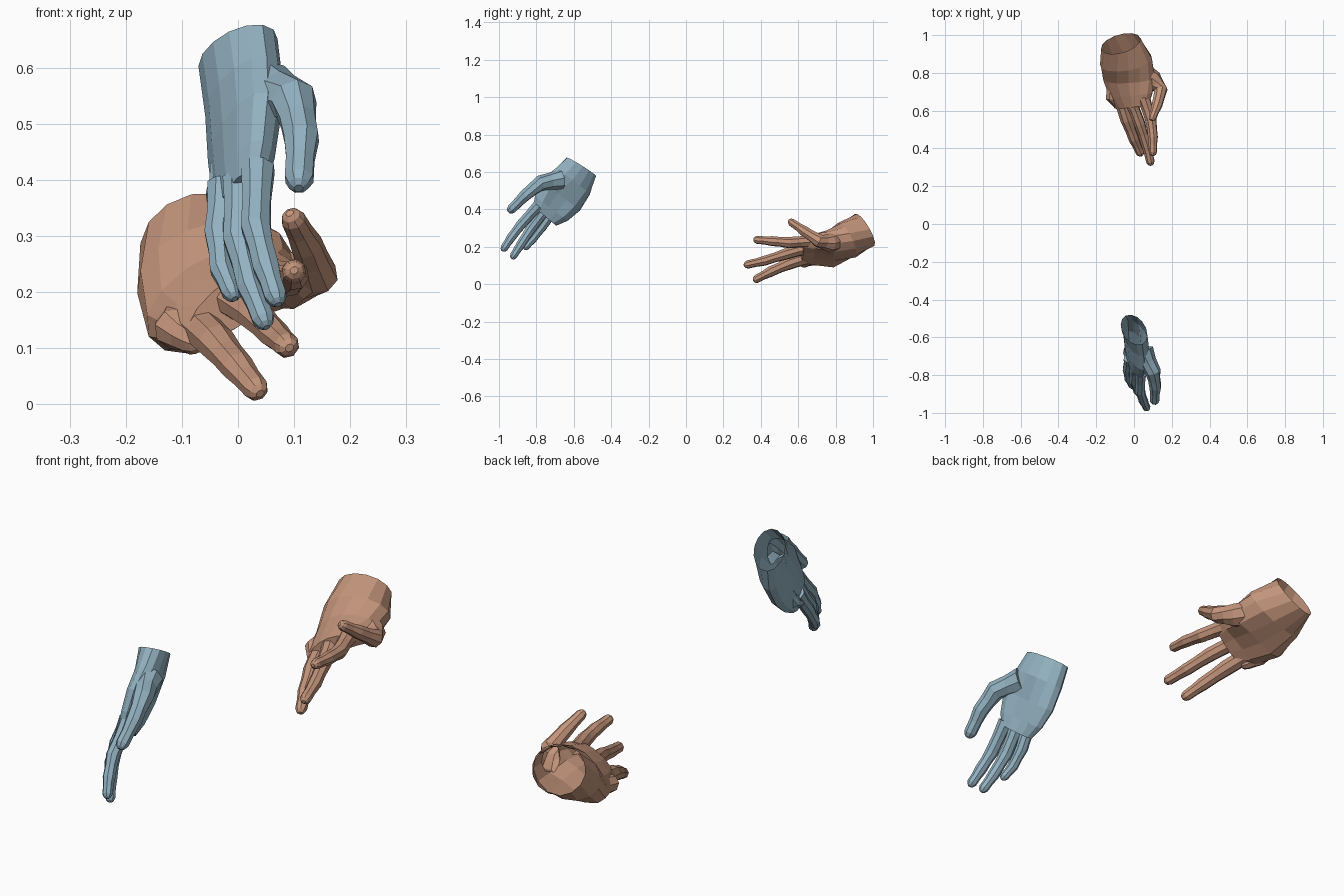
import bpy, bmesh, math
from mathutils import Vector


def loft(name, secs, sides, dent=0.0):
    """Closed tube through sections (centre, across direction, half width, half depth)."""
    bm = bmesh.new()
    rings = []
    cs = [Vector(s[0]) for s in secs]
    for i, (c, across, a, b) in enumerate(secs):
        t = (cs[min(i + 1, len(cs) - 1)] - cs[max(i - 1, 0)]).normalized()
        v = t.cross(Vector(across)).normalized()
        u = v.cross(t)
        ring = []
        for k in range(sides):
            ang = 2 * math.pi * k / sides
            sn = math.sin(ang)
            f = 1 - dent if sn < -0.8 and 1 < i < len(secs) - 1 else 1
            ring.append(bm.verts.new(cs[i] + u * a * math.cos(ang) + v * b * sn * f))
        rings.append(ring)
    for p, q in zip(rings, rings[1:]):
        for k in range(sides):
            n = (k + 1) % sides
            bm.faces.new((p[k], p[n], q[n], q[k]))
    bm.faces.new(rings[0][::-1])
    bm.faces.new(rings[-1])
    bmesh.ops.recalc_face_normals(bm, faces=bm.faces)
    me = bpy.data.meshes.new(name)
    bm.to_mesh(me)
    bm.free()
    ob = bpy.data.objects.new(name, me)
    bpy.context.collection.objects.link(ob)
    return ob


def digit(name, pts, radii, across):
    """Finger with slimmer bones between the joints and a rounded tip."""
    secs = []
    for i, (p, r) in enumerate(zip(pts, radii)):
        p = Vector(p)
        secs.append((p, across, r, r))
        if i < len(pts) - 1:
            m = (radii[i + 1] + r) * 0.47
            secs.append(((p + Vector(pts[i + 1])) / 2, across, m, m * 0.95))
    end = Vector(pts[-1])
    d = (end - Vector(pts[-2])).normalized()
    r = radii[-1]
    secs.append((end + d * r * 0.6, across, r * 0.75, r * 0.7))
    secs.append((end + d * r * 0.9, across, r * 0.35, r * 0.3))
    return loft(name, secs, 8)


def hand(name, color, palm, digits, across):
    ob = loft(name, palm, 14, 0.3)
    # fuse each digit into the palm
    for i, (pts, radii) in enumerate(digits):
        tool = digit("digit", pts, radii, across)
        mod = ob.modifiers.new("fuse", 'BOOLEAN')
        mod.operation = 'UNION'
        mod.solver = 'EXACT'
        mod.object = tool
        bpy.context.view_layer.objects.active = ob
        bpy.ops.object.modifier_apply(modifier=mod.name)
        bpy.data.objects.remove(tool)
    # open the wrist
    c0 = Vector(palm[0][0])
    t = (Vector(palm[1][0]) - c0).normalized()
    bm = bmesh.new()
    bm.from_mesh(ob.data)
    cap = [f for f in bm.faces if all(abs((v.co - c0).dot(t)) < 1e-4 for v in f.verts)]
    bmesh.ops.delete(bm, geom=cap, context='FACES')
    bm.to_mesh(ob.data)
    bm.free()
    mat = bpy.data.materials.new(name + "_colour")
    mat.diffuse_color = color
    ob.data.materials.clear()
    ob.data.materials.append(mat)


FR = (0.032, 0.028, 0.025, 0.021)

# front hand, hanging down
hand("front_hand", (0.29, 0.44, 0.53, 1), [
    ((0.0, -0.56, 0.627), (0.45, -0.88, 0.17), 0.1, 0.062),
    ((0.01, -0.605, 0.55), (0.35, -0.9, 0.33), 0.122, 0.058),
    ((0.012, -0.67, 0.475), (0.3, -0.85, 0.45), 0.138, 0.053),
    ((0.01, -0.72, 0.405), (0.3, -0.85, 0.45), 0.115, 0.045),
    ((0.008, -0.755, 0.365), (0.3, -0.85, 0.4), 0.085, 0.035),
], [
    # thumb, index, middle, ring, curled little finger
    ([(0.05, -0.67, 0.56), (0.1, -0.78, 0.54), (0.113, -0.86, 0.475), (0.109, -0.932, 0.402)],
     (0.055, 0.042, 0.033, 0.027)),
    ([(0.035, -0.79, 0.42), (0.032, -0.885, 0.315), (0.05, -0.938, 0.245), (0.067, -0.972, 0.193)], FR),
    ([(0.003, -0.75, 0.4), (0.0, -0.83, 0.295), (0.022, -0.885, 0.21), (0.045, -0.922, 0.152)], FR),
    ([(-0.025, -0.71, 0.39), (-0.035, -0.77, 0.305), (-0.028, -0.82, 0.24), (-0.011, -0.855, 0.2)],
     (0.031, 0.026, 0.023, 0.019)),
    ([(-0.02, -0.65, 0.42), (-0.032, -0.68, 0.37), (-0.032, -0.715, 0.355)], (0.032, 0.027, 0.021)),
], (0.3, -0.85, 0.45))

# back hand, reaching forward
hand("back_hand", (0.55, 0.3, 0.2, 1), [
    ((-0.07, 0.955, 0.29), (0.95, 0.3, 0.05), 0.108, 0.1),
    ((-0.042, 0.86, 0.235), (0.92, 0.1, 0.25), 0.143, 0.102),
    ((-0.025, 0.77, 0.188), (0.85, 0, 0.42), 0.15, 0.085),
    ((-0.015, 0.68, 0.185), (0.8, 0, 0.5), 0.132, 0.058),
    ((-0.005, 0.62, 0.182), (0.78, 0, 0.55), 0.1, 0.04),
], [
    # thumb, index, middle, ring, curled little finger
    ([(0.02, 0.82, 0.23), (0.1, 0.765, 0.22), (0.142, 0.71, 0.232), (0.122, 0.63, 0.285), (0.098, 0.565, 0.33)],
     (0.065, 0.05, 0.037, 0.029, 0.022)),
    ([(0.05, 0.67, 0.23), (0.09, 0.55, 0.222), (0.1, 0.46, 0.23), (0.1, 0.38, 0.237)],
     (0.036, 0.031, 0.027, 0.022)),
    ([(-0.02, 0.66, 0.195), (0.03, 0.53, 0.16), (0.065, 0.42, 0.125), (0.087, 0.33, 0.105)],
     (0.036, 0.031, 0.027, 0.023)),
    ([(-0.08, 0.68, 0.15), (-0.038, 0.55, 0.11), (0.0, 0.45, 0.066), (0.032, 0.378, 0.028)],
     (0.04, 0.034, 0.029, 0.023)),
    ([(-0.1, 0.75, 0.15), (-0.112, 0.67, 0.135), (-0.08, 0.63, 0.115)], (0.05, 0.038, 0.028)),
], (0.8, 0, 0.5))
